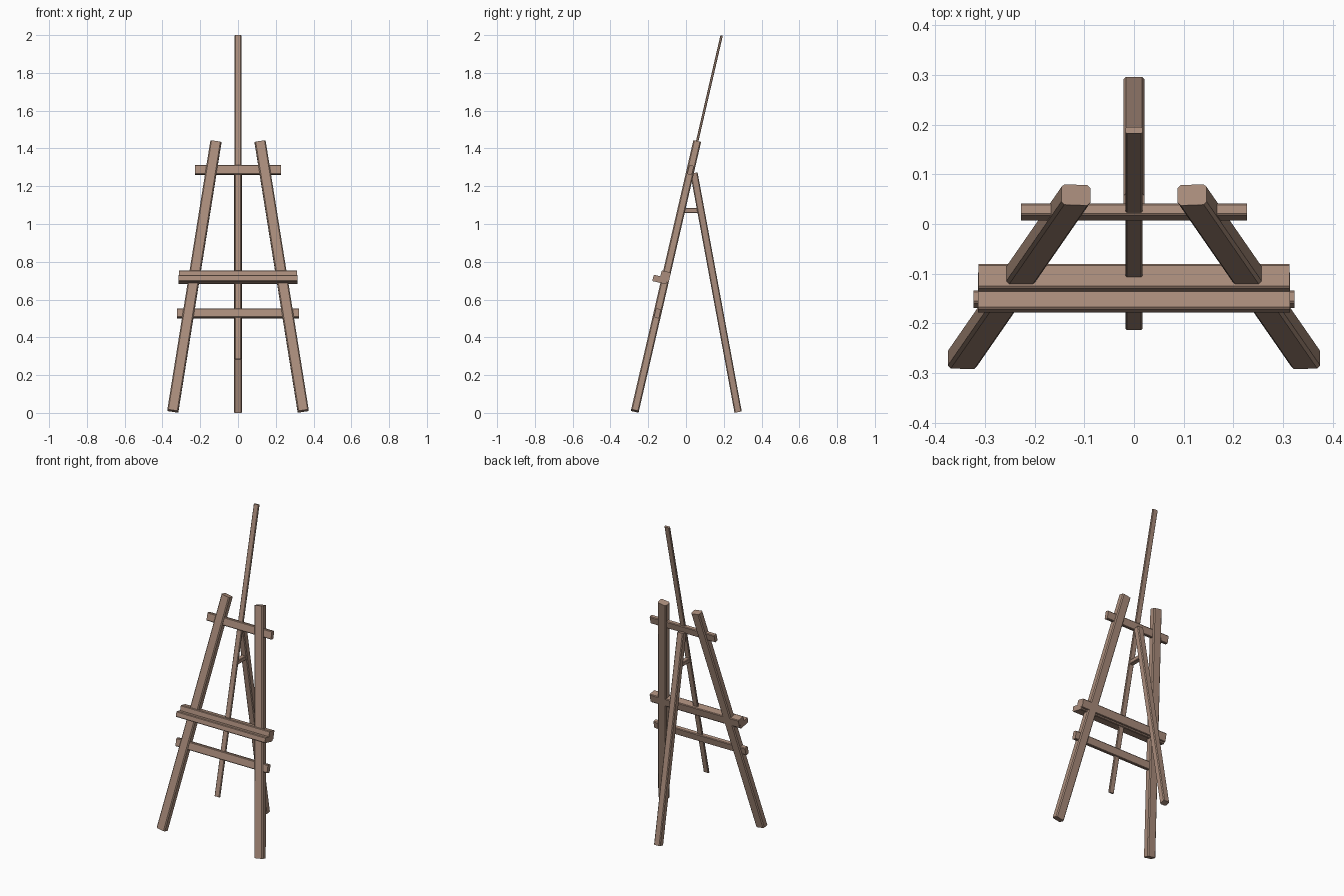
import bpy
import bmesh
import math
from mathutils import Vector

if "Cube" in bpy.data.objects:
    bpy.data.objects.remove(bpy.data.objects["Cube"])

wood = bpy.data.materials.new("brown wood")
wood.diffuse_color = (0.40, 0.265, 0.20, 1)
wood.use_nodes = True
wood.node_tree.nodes["Principled BSDF"].inputs["Base Color"].default_value = wood.diffuse_color

LEAN = 0.231                                   # backward lean of the front frame (dy/dz)
N = Vector((0, -1, LEAN)).normalized()         # frame normal, facing front
UP = Vector((0, LEAN, 1)).normalized()         # frame up direction


def on_frame(x, z, off=0.0):
    """Point on the leaning frame's mid plane, moved forward by off."""
    return Vector((x, -0.273 + LEAN * z, z)) + N * off


def beam(name, p0, p1, width, depth, normal, c=0.005):
    """Chamfered timber from p0 to p1; depth is measured along normal."""
    p0, p1 = Vector(p0), Vector(p1)
    axis = (p1 - p0).normalized()
    n = (normal - axis * normal.dot(axis)).normalized()
    side = n.cross(axis)
    w, d = width / 2, depth / 2
    prof = [(w - c, -d), (w, -d + c), (w, d - c), (w - c, d),
            (-w + c, d), (-w, d - c), (-w, -d + c), (-w + c, -d)]
    bm = bmesh.new()
    rings = [[bm.verts.new(p + side * a + n * b) for a, b in prof] for p in (p0, p1)]
    bm.faces.new(rings[0])
    bm.faces.new(rings[1])
    for i in range(8):
        j = (i + 1) % 8
        bm.faces.new((rings[0][i], rings[0][j], rings[1][j], rings[1][i]))
    bmesh.ops.recalc_face_normals(bm, faces=bm.faces)
    me = bpy.data.meshes.new(name)
    bm.to_mesh(me)
    bm.free()
    me.materials.append(wood)
    ob = bpy.data.objects.new(name, me)
    bpy.context.collection.objects.link(ob)
    return ob


def crossbar(name, half, z, height, depth, off=0.0, c=0.004):
    return beam(name, on_frame(-half, z, off), on_frame(half, z, off), height, depth, N, c)


# splayed front legs
for s, label in ((-1, "left"), (1, "right")):
    beam("front_leg_" + label, on_frame(s * 0.345, 0.01), on_frame(s * 0.117, 1.435),
         0.059, 0.042, N, 0.006)

# tall thin centre mast
beam("mast", on_frame(0, 0.285), on_frame(0, 1.998), 0.035, 0.013, N, 0.003)

# rear prop leg and the short brace tying it to the mast
beam("back_leg", (0, 0.276, 0.004), (0, 0.042, 1.27), 0.043, 0.039, Vector((0, 1, 0)), 0.005)
beam("brace", (0, -0.028, 1.071), (0, 0.075, 1.071), 0.03, 0.026, Vector((0, 0, 1)), 0.003)

# crossbars
crossbar("upper_crossbar", 0.227, 1.286, 0.05, 0.025)
crossbar("lower_crossbar", 0.323, 0.527, 0.05, 0.027)

# canvas rest: rail between the legs and the tray in front
crossbar("rest_rail", 0.313, 0.721, 0.055, 0.05, 0.004)
crossbar("rest_tray", 0.314, 0.70, 0.034, 0.076, 0.027)
